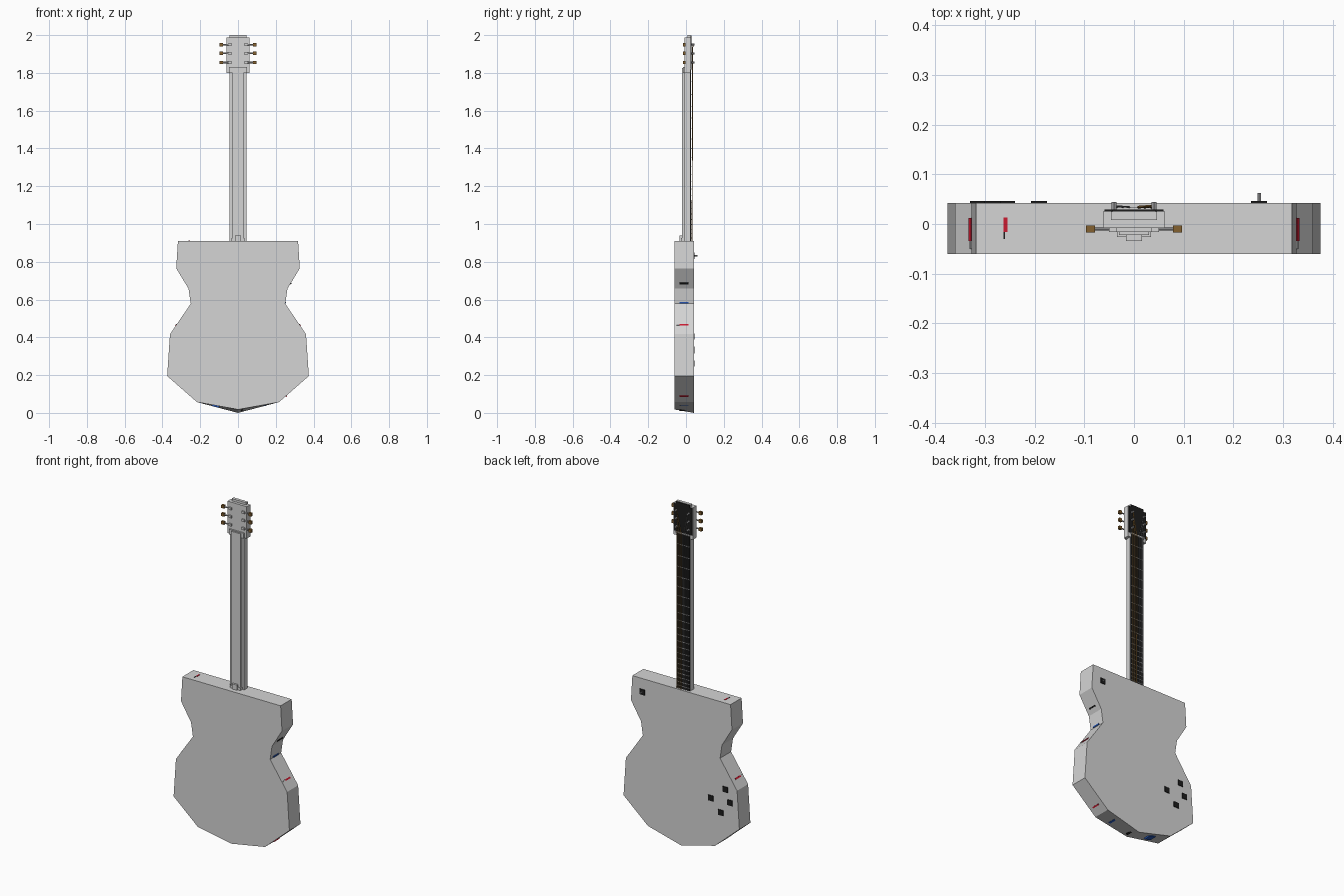
import bpy, bmesh, math
from mathutils import Vector

cube = bpy.data.objects.get("Cube")
if cube:
    bpy.data.objects.remove(cube)


def material(name, r, g, b):
    m = bpy.data.materials.new(name)
    m.use_nodes = True
    m.diffuse_color = (r, g, b, 1)
    m.node_tree.nodes["Principled BSDF"].inputs["Base Color"].default_value = (r, g, b, 1)
    return m


GREY = material("light_grey", 0.66, 0.66, 0.66)
BLACK = material("black", 0.012, 0.012, 0.012)
BRONZE = material("bronze", 0.23, 0.12, 0.03)
STEEL = material("steel", 0.35, 0.35, 0.36)
RED = material("red", 0.6, 0.01, 0.03)
BLUE = material("blue", 0.02, 0.1, 0.5)


def finish(name, bm, mat):
    bmesh.ops.recalc_face_normals(bm, faces=bm.faces)
    mesh = bpy.data.meshes.new(name)
    bm.to_mesh(mesh)
    bm.free()
    mesh.materials.append(mat)
    ob = bpy.data.objects.new(name, mesh)
    bpy.context.collection.objects.link(ob)
    return ob


def box(name, x, y, z, mat):
    """Box from (low, high) pairs on each axis."""
    bm = bmesh.new()
    bmesh.ops.create_cube(bm, size=1)
    for v in bm.verts:
        v.co = [(r[0] + r[1]) / 2 + c * (r[1] - r[0]) for c, r in zip(v.co, (x, y, z))]
    return finish(name, bm, mat)


def rod(name, start, end, radius, mat, sides=6):
    """Straight rod between two points."""
    a, b = Vector(start), Vector(end)
    bm = bmesh.new()
    bmesh.ops.create_cone(bm, cap_ends=True, segments=sides, radius1=radius,
                          radius2=radius, depth=(b - a).length)
    turn = (b - a).to_track_quat("Z", "Y")
    for v in bm.verts:
        v.co = turn @ v.co + (a + b) / 2
    return finish(name, bm, mat)


# Body: mirrored half outline, extruded through its depth
BACK, FACE = -0.06, 0.042
half = [(0.318, 0.91), (0.327, 0.765), (0.262, 0.658), (0.25, 0.578),
        (0.36, 0.417), (0.375, 0.195), (0.217, 0.057)]
outline = half + [(0, 0.01)] + [(-x, z) for x, z in reversed(half)]
bm = bmesh.new()
rings = []
for y in (BACK, FACE):
    # the bottom tip leans lower toward the playing face
    rings.append([bm.verts.new((x, y, z if x else (0.018 if y < 0 else 0.0)))
                  for x, z in outline])
bm.faces.new(rings[0])
bm.faces.new(list(reversed(rings[1])))
for i in range(len(outline)):
    j = (i + 1) % len(outline)
    bm.faces.new((rings[0][i], rings[0][j], rings[1][j], rings[1][i]))
finish("body", bm, GREY)


# Thin coloured markers laid on the rim of the body
def rim_marker(name, edge, t, side, width, mat, y0=-0.034, y1=0.012):
    a, b = Vector(outline[edge]), Vector(outline[edge + 1])
    along = (b - a).normalized()
    out = Vector((-along.y, along.x))
    mid = a.lerp(b, t)
    bm = bmesh.new()
    bmesh.ops.create_cube(bm, size=1)
    for v in bm.verts:
        p = mid + along * v.co.x * width + out * v.co.z * 0.008
        v.co = (side * p.x, (y0 + y1) / 2 + v.co.y * (y1 - y0), p.y)
    finish(name, bm, mat)


rim_marker("waist_marker", 1, 0.74, 1, 0.008, BLACK)
rim_marker("waist_blue_marker", 2, 0.93, 1, 0.008, BLUE)
for side, label in ((1, "left"), (-1, "right")):
    rim_marker(label + "_hip_marker", 3, 0.7, side, 0.009, RED)
    rim_marker(label + "_hip_marker_tail", 3, 0.7, side, 0.004, GREY, -0.05, -0.034)
rim_marker("lower_marker", 5, 0.76, 1, 0.008, RED)
rim_marker("bottom_left_marker", 6, 0.35, 1, 0.012, BLUE)
rim_marker("bottom_right_marker", 6, 0.45, -1, 0.04, BLUE)
rim_marker("bottom_tip_marker", 6, 0.9, 1, 0.012, BLACK)
box("top_edge_marker", (-0.263, -0.255), (-0.016, 0.013), (0.907, 0.912), RED)
box("top_edge_marker_tail", (-0.263, -0.26), (-0.03, -0.016), (0.907, 0.912), BLACK)

# Control plates on the face, and the switch
controls = [("volume", -0.191, 0.33), ("tone", -0.314, 0.335),
            ("blend", -0.285, 0.405), ("gain", -0.256, 0.262), ("switch", 0.252, 0.832)]
for label, x, z in controls:
    box(label + "_plate", (x - 0.016, x + 0.016), (FACE - 0.002, FACE + 0.004),
        (z - 0.016, z + 0.016), BLACK)
rod("switch_lever", (0.252, FACE, 0.832), (0.252, 0.062, 0.832), 0.004, STEEL)

# Neck: wide upper layer, narrow rear layer, heel block
NUT = 1.825
box("neck", (-0.045, 0.045), (-0.008, 0.022), (0.9, NUT), GREY)
box("neck_back", (-0.03, 0.03), (-0.022, -0.008), (0.9, NUT), GREY)
box("neck_heel", (-0.034, 0.034), (-0.026, -0.008), (0.905, 0.925), GREY)
box("neck_heel_cap", (-0.016, 0.016), (-0.034, -0.015), (0.905, 0.94), GREY)
box("fretboard", (-0.042, 0.042), (0.02, 0.027), (0.905, NUT), BLACK)
box("nut", (-0.045, 0.045), (0.018, 0.033), (NUT - 0.008, NUT), GREY)

# Frets at equal-tempered spacing
scale = 1.28
for n in range(1, 22):
    z = NUT - scale * (1 - 2 ** (-n / 12))
    box("fret_%d" % n, (-0.042, 0.042), (0.025, 0.0295), (z - 0.002, z + 0.002), STEEL)

# Headstock
box("headstock", (-0.062, 0.062), (-0.008, 0.025), (1.80, 1.987), GREY)
box("headstock_crest", (-0.046, 0.046), (0.008, 0.025), (1.98, 2.0), GREY)
box("headstock_rear_step", (-0.048, 0.048), (-0.016, 0.0), (1.80, 1.83), GREY)
box("headstock_face", (-0.059, 0.059), (0.024, 0.029), (NUT, 1.984), BLACK)
box("crest_face", (-0.043, 0.043), (0.024, 0.029), (1.98, 1.998), BLACK)

# Tuners, posts and strings, three per side
for side, label in ((1, "left"), (-1, "right")):
    string_mat = BRONZE if side > 0 else STEEL
    for i, z in enumerate((1.855, 1.903, 1.95)):
        tag = "%s_%d" % (label, i + 1)
        rod("tuner_shaft_" + tag, (side * 0.035, -0.01, z), (side * 0.08, -0.01, z), 0.004, STEEL)
        box("tuner_gear_" + tag, (side * 0.042 - 0.008, side * 0.042 + 0.008),
            (-0.016, -0.006), (z - 0.007, z + 0.007), GREY)
        box("tuner_knob_" + tag, (side * 0.088 - 0.009, side * 0.088 + 0.009),
            (-0.017, -0.003), (z - 0.009, z + 0.009), BRONZE)
        rod("string_post_" + tag, (side * 0.04, 0.02, z), (side * 0.04, 0.044, z), 0.006, STEEL)
        x = side * (0.034 - 0.0125 * i)
        r = 0.0028 if side > 0 else 0.0018
        rod("string_" + tag, (x, 0.033, 0.905), (x, 0.034, NUT), r, string_mat, 5)
        rod("string_end_" + tag, (x, 0.034, NUT), (side * 0.036, 0.036, z), r, string_mat, 5)
